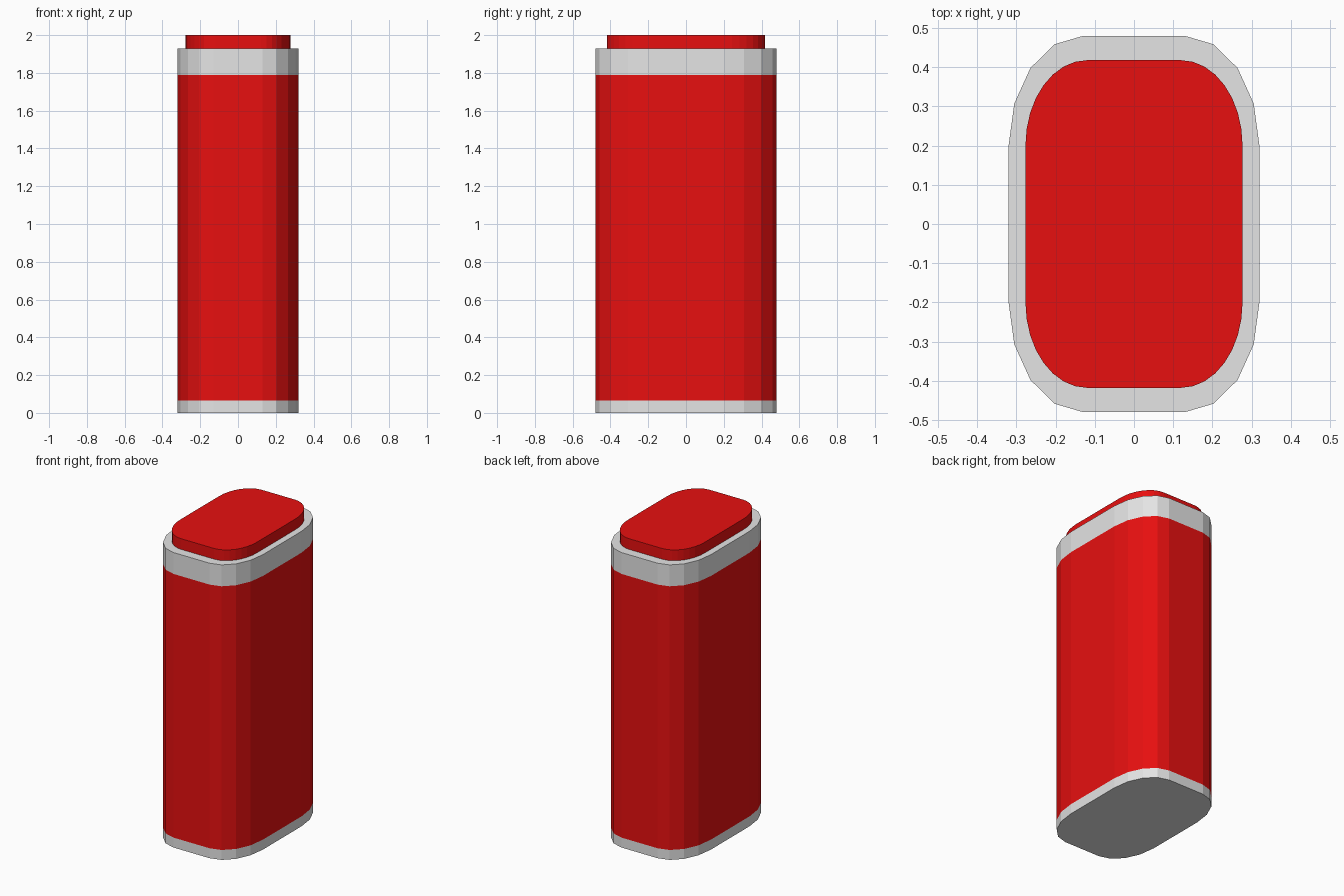
import bpy
import bmesh
from math import sin, cos, pi

if "Cube" in bpy.data.objects:
    bpy.data.objects.remove(bpy.data.objects["Cube"], do_unlink=True)


def make_material(name, color):
    mat = bpy.data.materials.new(name)
    mat.use_nodes = True
    mat.diffuse_color = color
    mat.node_tree.nodes["Principled BSDF"].inputs["Base Color"].default_value = color
    return mat


red = make_material("red", (0.8, 0.005, 0.005, 1))
grey = make_material("light grey", (0.78, 0.78, 0.78, 1))


def outline(half_x, half_y, flat_x, flat_y, steps):
    """Rectangle with elliptical corners, counter-clockwise."""
    points = []
    for quarter, (sx, sy) in enumerate([(1, 1), (-1, 1), (-1, -1), (1, -1)]):
        for i in range(steps + 1):
            a = (quarter + i / steps) * pi / 2
            points.append((sx * flat_x + (half_x - flat_x) * cos(a),
                           sy * flat_y + (half_y - flat_y) * sin(a)))
    return points


def extrude_part(name, points, levels, mats):
    """Closed prism through the levels, one material per band."""
    bm = bmesh.new()
    rings = [[bm.verts.new((x, y, z)) for x, y in points] for z in levels]
    n = len(points)
    for band, (low, high) in enumerate(zip(rings, rings[1:])):
        for i in range(n):
            j = (i + 1) % n
            bm.faces.new((low[i], low[j], high[j], high[i])).material_index = band
    bm.faces.new(rings[0][::-1])
    bm.faces.new(rings[-1]).material_index = len(mats) - 1
    mesh = bpy.data.meshes.new(name)
    bm.to_mesh(mesh)
    bm.free()
    for mat in mats:
        mesh.materials.append(mat)
    obj = bpy.data.objects.new(name, mesh)
    bpy.context.collection.objects.link(obj)
    return obj


# Casing with grey base band, red body and grey collar
casing = outline(0.32, 0.48, 0.13, 0.2, 4)
extrude_part("casing", casing, [0, 0.065, 1.79, 1.93], [grey, red, grey])

# Raised red cap
cap = outline(0.277, 0.418, 0.12, 0.2, 8)
extrude_part("cap", cap, [1.92, 2.0], [red])
